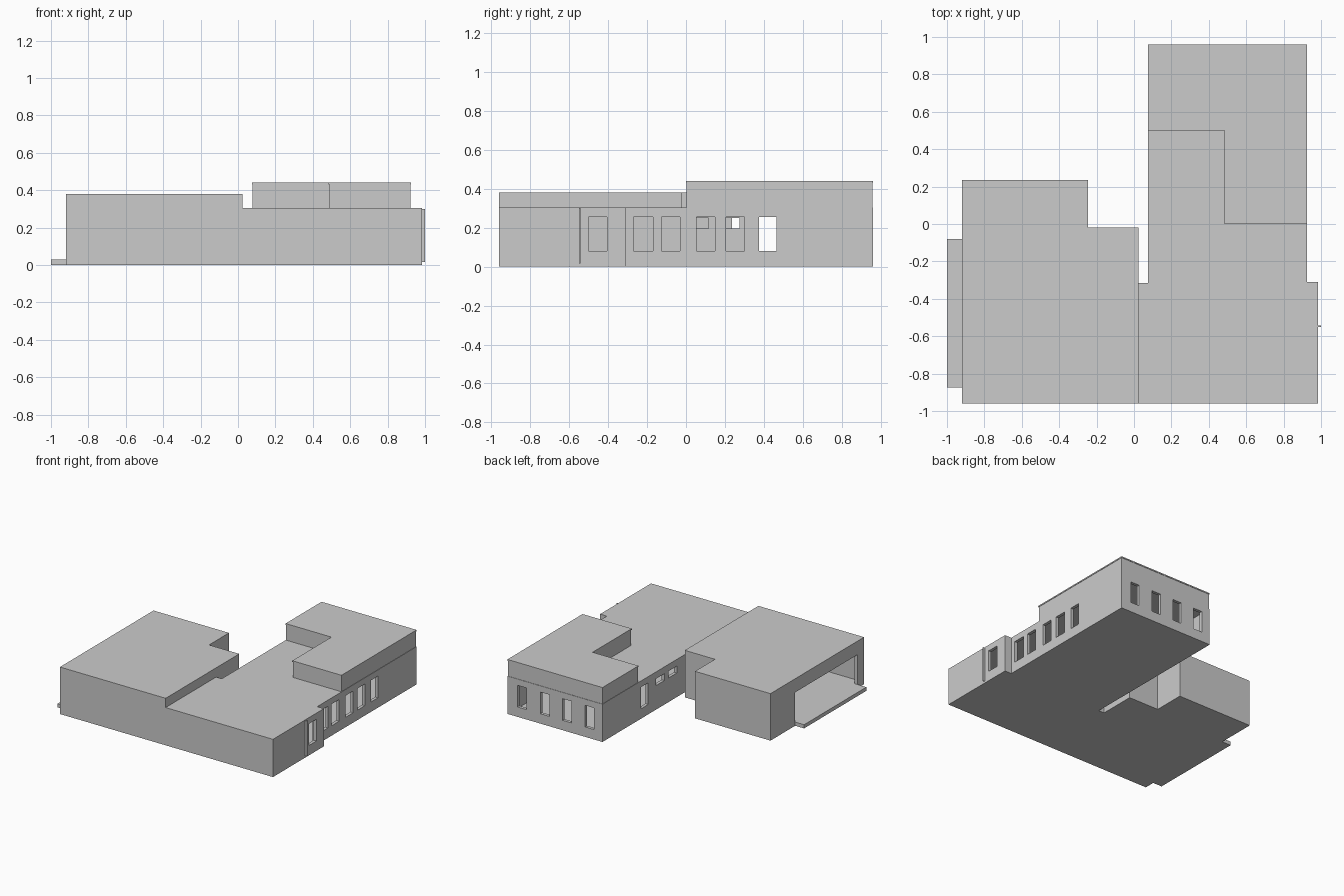
import bpy, bmesh
from mathutils import Vector

if "Cube" in bpy.data.objects:
    bpy.data.objects.remove(bpy.data.objects["Cube"])

GREY = bpy.data.materials.new("plain_grey")
GREY.diffuse_color = (0.6, 0.6, 0.6, 1)
GREY.use_nodes = True
GREY.node_tree.nodes["Principled BSDF"].inputs["Base Color"].default_value = GREY.diffuse_color


def prism(name, pts, z0, z1):
    """Extrude a counter-clockwise footprint from z0 to z1."""
    bm = bmesh.new()
    face = bm.faces.new([bm.verts.new((x, y, z0)) for x, y in pts])
    top = bmesh.ops.extrude_face_region(bm, geom=[face])["geom"]
    bmesh.ops.translate(bm, vec=(0, 0, z1 - z0),
                        verts=[v for v in top if isinstance(v, bmesh.types.BMVert)])
    bmesh.ops.recalc_face_normals(bm, faces=bm.faces)
    me = bpy.data.meshes.new(name)
    bm.to_mesh(me)
    bm.free()
    me.materials.append(GREY)
    ob = bpy.data.objects.new(name, me)
    bpy.context.collection.objects.link(ob)
    return ob


def box(name, x0, x1, y0, y1, z0, z1):
    return prism(name, [(x0, y0), (x1, y0), (x1, y1), (x0, y1)], z0, z1)


def inset(pts, t):
    """Move every side of a right-angled footprint inwards by t."""
    out = []
    for i, p in enumerate(pts):
        a, b, c = Vector(pts[i - 1]), Vector(p), Vector(pts[(i + 1) % len(pts)])
        d, e = (b - a).normalized(), (c - b).normalized()
        out.append(tuple(b + t * (Vector((-d.y, d.x)) + Vector((-e.y, e.x)))))
    return out


def cut(ob, cutters):
    """Subtract the cutters one by one, then bake the result."""
    for c in cutters:
        c.hide_render = True
        m = ob.modifiers.new("cut", 'BOOLEAN')
        m.operation, m.solver, m.object = 'DIFFERENCE', 'EXACT', c
    bpy.context.view_layer.update()
    dg = bpy.context.evaluated_depsgraph_get()
    me = bpy.data.meshes.new_from_object(ob.evaluated_get(dg))
    ob.modifiers.clear()
    ob.data = me
    for c in cutters:
        bpy.data.objects.remove(c)


WALL = 0.025

# tall left hall, hollow, with a wide opening on its left side
hall_plan = [(-.92, -.96), (.025, -.96), (.025, -.02), (-.245, -.02),
             (-.245, .235), (-.92, .235)]
hall = prism("left_hall", hall_plan, 0, .38)
cut(hall, [prism("hall_void", inset(hall_plan, WALL), .03, .36),
           box("hall_opening", -.96, -.88, -.875, -.08, .03, .27)])
box("entrance_step", -1, -.92, -.875, -.08, 0, .03)

# low right wing, hollow, with window openings
wing_plan = [(.025, -.96), (.985, -.96), (.985, -.31), (.925, -.31),
             (.925, .96), (.075, .96), (.075, -.315), (.025, -.315)]
wing = prism("right_wing", wing_plan, 0, .305)
cutters = [prism("wing_void", inset(wing_plan, WALL), .015, .285)]
Z0, Z1 = .08, .255
# right side windows
cutters.append(box("window_cut", .94, 1.02, -.5, -.405, Z0, Z1))
for y0, y1 in [(-.27, -.17), (-.125, -.03), (.055, .15), (.205, .3), (.375, .465)]:
    cutters.append(box("window_cut", .88, .96, y0, y1, Z0, Z1))
# back windows
for x0 in (.15, .35, .55, .755):
    cutters.append(box("window_cut", x0, x0 + .08, .91, 1, Z0, Z1))
# courtyard windows: one tall, two small and high
cutters.append(box("window_cut", .04, .12, .375, .465, Z0, Z1))
for y0 in (.01, .17):
    cutters.append(box("window_cut", .04, .12, y0, y0 + .105, .195, .25))
cut(wing, cutters)

# thin fin on the right side wall
box("wall_fin", .985, 1, -.55, -.543, .015, .3)

# L-shaped raised roof over the back of the wing
roof_plan = [(.485, 0), (.925, 0), (.925, .96), (.075, .96), (.075, .5), (.485, .5)]
prism("raised_roof_band", inset(roof_plan, .003), .305, .43)
prism("raised_roof_cap", roof_plan, .43, .44)
